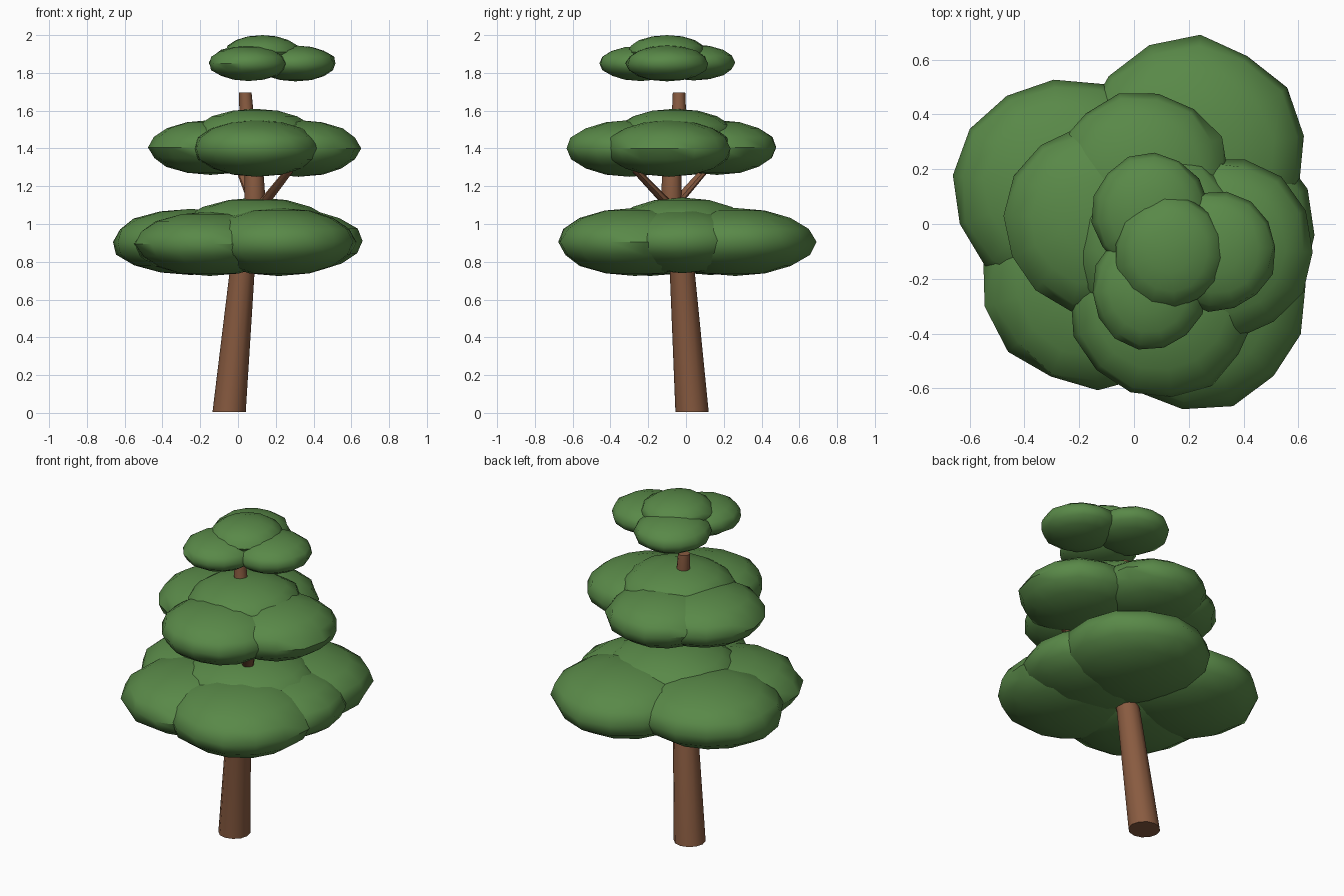
import bpy, bmesh, math, random
from mathutils import Vector

if "Cube" in bpy.data.objects:
    bpy.data.objects.remove(bpy.data.objects["Cube"])

random.seed(4)


def material(name, rgb):
    m = bpy.data.materials.new(name)
    m.diffuse_color = (*rgb, 1)
    m.use_nodes = True
    m.node_tree.nodes["Principled BSDF"].inputs["Base Color"].default_value = m.diffuse_color
    return m


LEAF = material("leaf_green", (0.10, 0.25, 0.065))
BARK = material("bark_brown", (0.25, 0.105, 0.052))


def finish(bm, name, mat, angle):
    bmesh.ops.recalc_face_normals(bm, faces=bm.faces)
    me = bpy.data.meshes.new(name)
    bm.to_mesh(me)
    bm.free()
    me.materials.append(mat)
    ob = bpy.data.objects.new(name, me)
    bpy.context.collection.objects.link(ob)
    bpy.context.view_layer.objects.active = ob
    ob.select_set(True)
    bpy.ops.object.shade_smooth_by_angle(angle=math.radians(angle))
    ob.select_set(False)


def limb(name, points, sides):
    """Tapered tube through (x, y, z, radius) points with level rings."""
    bm = bmesh.new()
    rings = []
    for x, y, z, r in points:
        rings.append([bm.verts.new((x + r * math.cos(t), y + r * math.sin(t), z))
                      for t in (2 * math.pi * i / sides for i in range(sides))])
    for a, b in zip(rings, rings[1:]):
        for i in range(sides):
            j = (i + 1) % sides
            bm.faces.new((a[i], a[j], b[j], b[i]))
    bm.faces.new(rings[0])
    bm.faces.new(rings[-1])
    finish(bm, name, BARK, 40)


def puff(name, x, y, z, rx, ry, rz):
    """Flattened, slightly uneven leaf cushion."""
    bm = bmesh.new()
    bmesh.ops.create_uvsphere(bm, u_segments=14, v_segments=8, radius=1)
    turn = random.uniform(0, 0.45)
    c, s = math.cos(turn), math.sin(turn)
    for v in bm.verts:
        k = random.uniform(0.97, 1.03)
        px, py, pz = v.co
        v.co = Vector((x + rx * k * (c * px - s * py),
                       y + ry * k * (s * px + c * py), z + rz * pz))
    finish(bm, name, LEAF, 50)


# Leaning trunk and the two forks above the lowest foliage
limb("trunk", [(-0.047, 0.032, 0.005, 0.088), (0.022, -0.02, 0.75, 0.066),
               (0.09, -0.078, 1.12, 0.056), (0.085, -0.075, 1.27, 0.05),
               (0.045, -0.037, 1.58, 0.038), (0.039, -0.037, 1.695, 0.033)], 12)
limb("branch_right", [(0.11, -0.07, 1.08, 0.035), (0.30, -0.30, 1.32, 0.024)], 8)
limb("branch_left", [(0.10, -0.08, 1.08, 0.035), (0.0, 0.13, 1.32, 0.024)], 8)

# Foliage tiers: (x, y, z, rx, ry, rz) for each cushion
TIERS = {
    "lower": [(-0.25, 0.13, 0.905, 0.42, 0.41, 0.175),
              (-0.15, -0.19, 0.895, 0.40, 0.41, 0.17),
              (0.22, -0.27, 0.905, 0.41, 0.41, 0.18),
              (0.21, 0.26, 0.905, 0.42, 0.42, 0.18),
              (0.27, -0.02, 0.91, 0.39, 0.38, 0.17),
              (0.10, -0.02, 0.97, 0.40, 0.38, 0.17)],
    "middle": [(-0.145, 0.02, 1.405, 0.33, 0.34, 0.145),
               (0.03, 0.165, 1.405, 0.32, 0.32, 0.145),
               (0.32, -0.09, 1.40, 0.33, 0.34, 0.15),
               (0.10, -0.30, 1.40, 0.34, 0.335, 0.15),
               (0.09, -0.06, 1.475, 0.32, 0.32, 0.135)],
    "top": [(0.06, 0.04, 1.855, 0.215, 0.22, 0.095),
            (0.305, -0.10, 1.85, 0.215, 0.22, 0.095),
            (0.055, -0.24, 1.85, 0.21, 0.22, 0.093),
            (0.13, -0.10, 1.91, 0.20, 0.205, 0.09)],
}
for tier, puffs in TIERS.items():
    for n, p in enumerate(puffs, 1):
        puff(f"{tier}_foliage_{n}", *p)
